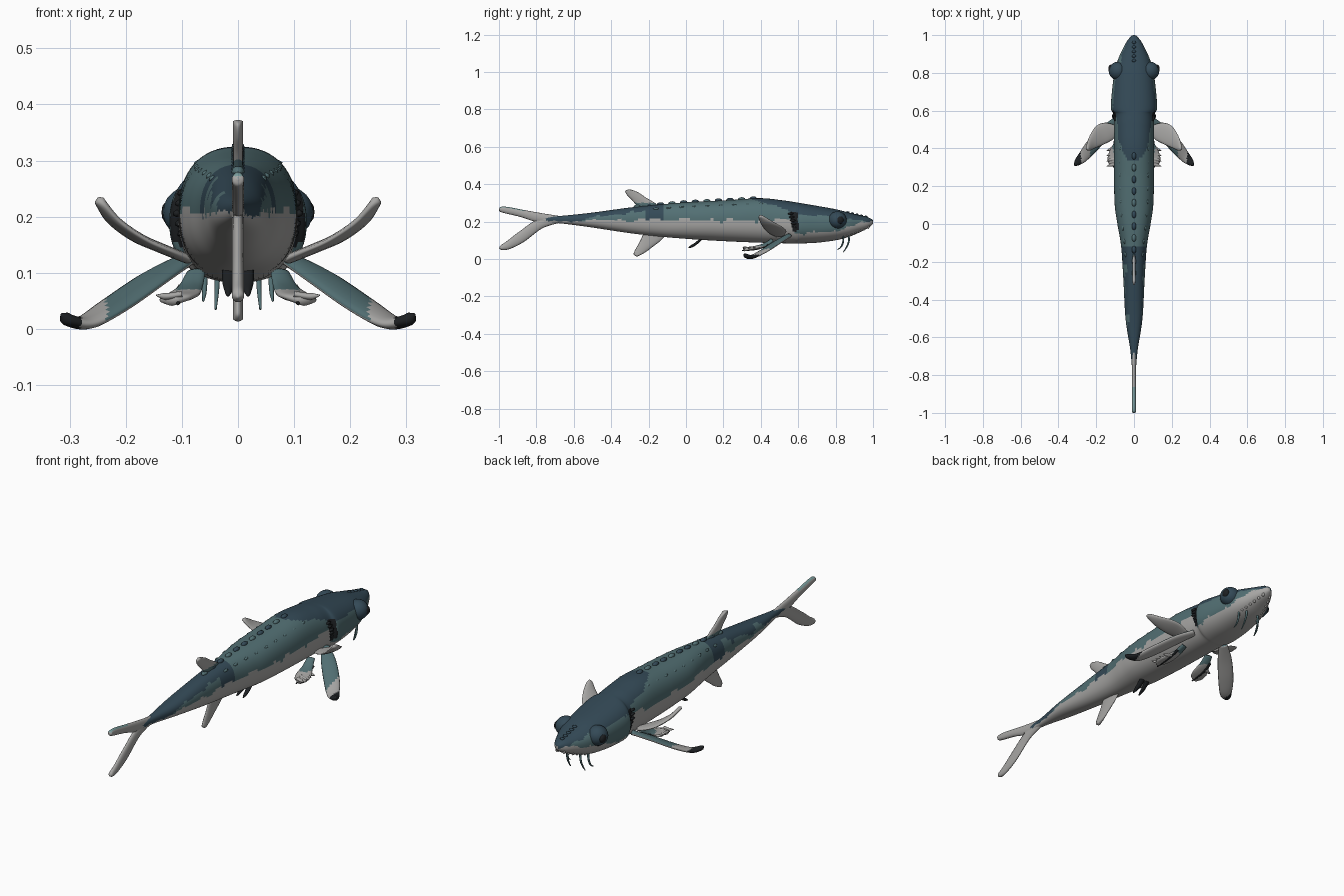
import bpy, bmesh, math
from mathutils import Vector, noise

cube = bpy.data.objects.get("Cube")
if cube:
    bpy.data.objects.remove(cube)


def material(name, rgb):
    m = bpy.data.materials.new(name)
    m.use_nodes = True
    m.diffuse_color = (*rgb, 1)
    m.node_tree.nodes["Principled BSDF"].inputs["Base Color"].default_value = (*rgb, 1)
    return m


PALETTE = [
    material("dark slate blue", (.034, .068, .095)),
    material("muted teal", (.085, .16, .172)),
    material("pale belly grey", (.39, .385, .375)),
    material("near black", (.012, .014, .016)),
    material("light teal", (.19, .33, .33)),
]
DARK, TEAL, PALE, BLACK, LIGHT = range(len(PALETTE))


def smooth_path(keys, steps):
    """Catmull-Rom resampling of equally long tuples."""
    out = []
    last = len(keys) - 1
    for i in range(last):
        a, b, c, d = (keys[min(max(j, 0), last)] for j in range(i - 1, i + 3))
        for s in range(steps):
            t = s / steps
            out.append([q + t / 2 * (r - p + t * (2 * p - 5 * q + 4 * r - w
                        + t * (3 * q - p - 3 * r + w)))
                        for p, q, r, w in zip(a, b, c, d)])
    return out + [list(keys[-1])]


def finish(name, bm, rule):
    bmesh.ops.recalc_face_normals(bm, faces=bm.faces)
    bm.normal_update()
    for f in bm.faces:
        f.smooth = True
        f.material_index = rule(f.calc_center_median(), f.normal) if callable(rule) else rule
    mesh = bpy.data.meshes.new(name)
    bm.to_mesh(mesh)
    bm.free()
    for m in PALETTE:
        mesh.materials.append(m)
    ob = bpy.data.objects.new(name, mesh)
    bpy.context.collection.objects.link(ob)
    return ob


def loft(name, rings, rule, sides=16, power=2.0):
    """Skin superellipse rings given as (centre, half axis, half axis)."""
    bm = bmesh.new()
    loops = []
    for centre, u, v in rings:
        loop = []
        for k in range(sides):
            a = math.tau * k / sides
            c, s = math.cos(a), math.sin(a)
            c = math.copysign(abs(c) ** (2 / power), c)
            s = math.copysign(abs(s) ** (2 / power), s)
            loop.append(bm.verts.new(centre + u * c + v * s))
        loops.append(loop)
    for a, b in zip(loops, loops[1:]):
        for k in range(sides):
            j = (k + 1) % sides
            bm.faces.new((a[k], a[j], b[j], b[k]))
    bm.faces.new(loops[0])
    bm.faces.new(loops[-1])
    return finish(name, bm, rule)


def fin(name, keys, chord, thick, rule, side=1, sides=16):
    """Blade along keys (x, y, z, half chord); side mirrors it in x."""
    pts = smooth_path(keys, 7)
    chord = Vector(chord).normalized()
    rings = []
    for i, p in enumerate(pts):
        a, b = pts[max(i - 1, 0)], pts[min(i + 1, len(pts) - 1)]
        along = Vector(b[:3]) - Vector(a[:3])
        flat = along.cross(chord).normalized()
        half = max(p[3], .001)
        rings.append([Vector(p[:3]), chord * half, flat * min(thick, half)])
    for ring in rings:
        for vec in ring:
            vec.x *= side
    return loft(name, rings, rule, sides)


def blob(name, centre, size, rule, detail=2):
    bm = bmesh.new()
    bmesh.ops.create_icosphere(bm, subdivisions=detail, radius=1)
    for v in bm.verts:
        v.co = Vector(c + s * q for c, s, q in zip(centre, size, v.co))
    return finish(name, bm, rule)


# Body: y, half width, top, bottom
BODY = [(-.80, .008, .225, .185), (-.72, .014, .228, .192), (-.65, .022, .232, .188),
        (-.5, .045, .248, .168), (-.3, .056, .275, .138), (-.12, .068, .293, .118),
        (0, .088, .303, .108), (.1, .102, .308, .101), (.25, .106, .316, .093),
        (.4, .106, .325, .087), (.52, .106, .313, .084), (.58, .106, .304, .083),
        (.61, .122, .299, .083), (.7, .117, .284, .087), (.8, .104, .266, .1),
        (.87, .085, .248, .118), (.93, .058, .233, .143), (.97, .036, .224, .163),
        (.995, .014, .212, .183), (1, .003, .204, .192)]


def sample(y):
    for a, b in zip(BODY, BODY[1:]):
        if a[0] <= y <= b[0]:
            t = (y - a[0]) / (b[0] - a[0])
            return [p + t * (q - p) for p, q in zip(a, b)]


def body_colour(c, n):
    y, z = c.y, c.z
    wob = noise.noise(c * 16) * .02 + noise.noise(c * 45) * .008
    _, half, top, _ = sample(min(max(y, -.8), 1))
    if .565 < y + wob * .5 < .6 and .15 < z < .25:
        return BLACK                                   # gill slit
    if y > .58:                                        # head
        if z + wob > .235 - max(0, y - .8) * .2:
            return DARK
        limit = .135 + max(0, y - .72) * .27
        return TEAL if z + wob > limit else PALE
    if y > .34 and z + wob * .4 > .325 - (y - .34) * .3:
        return DARK                                    # back of skull plate
    if z + wob < .208 + max(0, y - .42) * .1:
        return PALE
    if y < -.56 or -.22 < y + wob < -.12:
        return DARK
    if y < -.12 and top - z < .022 + wob * 1.5:
        return DARK
    return TEAL


rings = [(Vector((0, y, (t + b) / 2)), Vector((max(w, .002), 0, 0)), Vector((0, 0, (t - b) / 2)))
         for y, w, t, b in smooth_path(BODY, 9)]
loft("body", rings, body_colour, sides=64, power=2.3)

# Forked tail
fin("tail_upper_lobe", [(0, -.68, .212, .018), (0, -.78, .22, .026), (0, -.88, .244, .02),
                        (0, -.96, .261, .018), (0, -.992, .266, .013), (0, -1, .267, .002)],
    (0, .2, 1), .011, lambda c, n: LIGHT if c.y < -.86 and n.z > .5 else PALE)
fin("tail_lower_lobe", [(0, -.68, .208, .016), (0, -.78, .188, .027), (0, -.88, .118, .03),
                        (0, -.95, .074, .022), (0, -.985, .06, .014), (0, -.998, .056, .002)],
    (0, -.5, 1), .011, PALE)

# Dorsal and anal fins
fin("dorsal_fin", [(0, -.19, .27, .07), (0, -.225, .305, .062), (0, -.265, .335, .05),
                   (0, -.29, .36, .035), (0, -.3, .372, .004)],
    (0, 1, -.12), .009, lambda c, n: TEAL if c.z < .3 else PALE)
fin("anal_fin", [(0, -.16, .14, .07), (0, -.19, .095, .06), (0, -.225, .058, .045),
                 (0, -.25, .03, .03), (0, -.262, .014, .004)], (0, 1, .12), .009, PALE)


def pectoral_colour(c, n):
    if abs(c.x) > .28:
        return BLACK
    return TEAL if abs(c.x) < .235 and n.z > -.1 else PALE


def mouth_point(y, side):
    _, w, t, b = sample(y)
    return side * w * .6, y, b + (t - b) * .12


for side, tag in ((1, "left"), (-1, "right")):
    # Paired fins
    fin(tag + "_lower_pectoral_fin",
        [(.09, .55, .125, .02), (.15, .49, .09, .034), (.22, .415, .042, .036),
         (.27, .355, .012, .028), (.3, .325, .015, .018), (.314, .31, .026, .003)],
        (.7, .65, .1), .011, pectoral_colour, side)
    fin(tag + "_upper_pectoral_fin",
        [(.09, .5, .125, .025), (.135, .49, .143, .05), (.18, .47, .163, .053),
         (.22, .435, .192, .037), (.243, .405, .222, .018), (.249, .395, .234, .002)],
        (.35, .9, .1), .009, PALE, side)
    fin(tag + "_pelvic_fin",
        [(.075, .46, .1, .018), (.085, .42, .075, .024), (.1, .37, .06, .034),
         (.112, .33, .054, .03), (.118, .31, .05, .012)],
        (1, .35, -.1), .009, lambda c, n: TEAL if c.z > .07 else PALE, side)
    for i in range(4):
        y = .4 - i * .028
        fin(f"{tag}_pelvic_ray_{i}", [(.1, y, .062, .011), (.126, y - .004, .058, .008),
                                      (.146, y - .012, .06, .001)],
            (0, 1, 0), .006, PALE, side, 8)
    fin(tag + "_pelvic_spine", [(.1, .44, .075, .008), (.105, .38, .055, .007),
                                (.107, .3, .045, .003)], (1, 0, 0), .006, BLACK, side, 8)
    fin(tag + "_vent_fin", [(.014, .09, .115, .014), (.016, .05, .08, .012),
                            (.018, .015, .06, .003)], (1, 0, .2), .007, BLACK, side, 8)

    # Eye and brow
    blob(tag + "_eye", (side * .085, .81, .208), (.049, .049, .047), DARK, 3)
    blob(tag + "_pupil", (side * .122, .822, .208), (.015, .022, .022), BLACK)

    # Gill filaments
    for i in range(5):
        blob(f"{tag}_gill_filament_{i}", (side * (.109 - .004 * abs(i - 2)), .583 - .006 * i, .17 + .018 * i),
             (.008, .017, .007), BLACK, 1)

    # Barbels
    for i, (x, y, reach) in enumerate(((.03, .865, .035), (.052, .835, .05))):
        fin(f"{tag}_barbel_{i}", [(x, y, .15, .006), (x + .006, y + .006, .1, .005),
                                  (x + .008, y - .006, .065, .004), (x + .01, y - .025, reach, .002)],
            (1, 0, 0), .005, TEAL, side, 8)

    # Mouth-edge nubs
    for i in range(6):
        blob(f"{tag}_lip_nub_{i}", mouth_point(.86 + i * .023, side), (.008, .008, .013), PALE, 1)

    # Flank bumps
    for i in range(9):
        y = -.16 + i * .07
        _, w, t, b = sample(y)
        blob(f"{tag}_flank_bump_{i}", (side * w * .68, y, t - (t - b) * .13),
             (.008, .018, .007), TEAL, 1)

# Scutes along the back and snout ridge
for i in range(11):
    y = -.26 + i * .062
    blob(f"back_scute_{i}", (0, y, sample(y)[2] + .001), (.012, .02, .011), DARK if i % 3 else TEAL)
for i in range(5):
    y = .865 + i * .024
    blob(f"snout_scute_{i}", (0, y, sample(y)[2]), (.012, .01, .007), DARK, 1)
